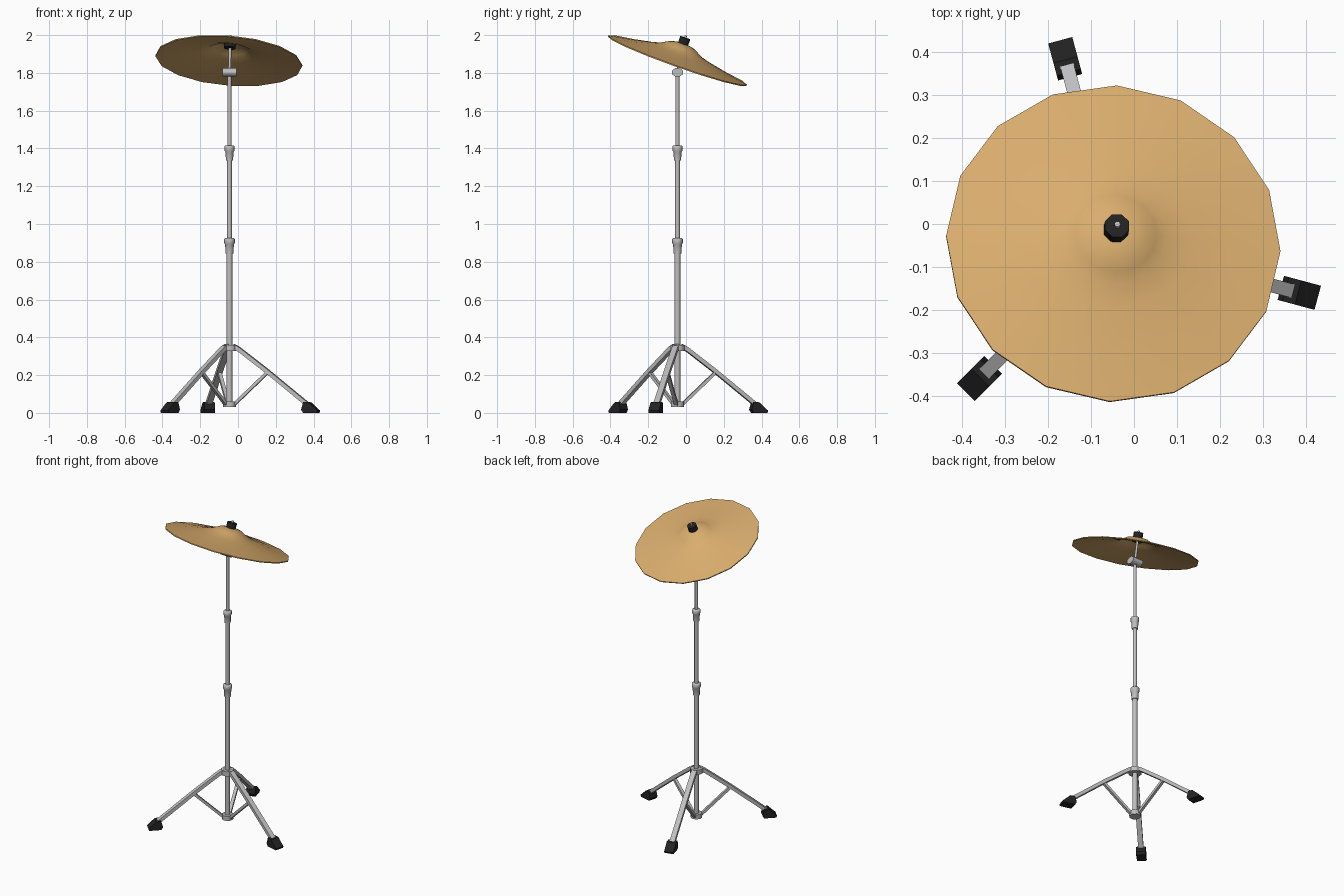
import bpy, bmesh, math
from mathutils import Vector, Matrix

if "Cube" in bpy.data.objects:
    bpy.data.objects.remove(bpy.data.objects["Cube"])

PX, PY = -0.045, -0.045            # pole axis


def mat(name, rgb):
    m = bpy.data.materials.new(name)
    m.diffuse_color = (*rgb, 1)
    m.use_nodes = True
    m.node_tree.nodes["Principled BSDF"].inputs["Base Color"].default_value = m.diffuse_color
    return m


STEEL = mat("steel grey", (0.52, 0.52, 0.53))
BLACK = mat("black rubber", (0.016, 0.016, 0.016))
BRONZE = mat("bronze", (0.70, 0.42, 0.155))


def finish(name, bm, material, smooth=None):
    bmesh.ops.remove_doubles(bm, verts=bm.verts, dist=1e-5)
    bmesh.ops.recalc_face_normals(bm, faces=bm.faces)
    me = bpy.data.meshes.new(name)
    bm.to_mesh(me)
    bm.free()
    me.materials.append(material)
    ob = bpy.data.objects.new(name, me)
    bpy.context.collection.objects.link(ob)
    if smooth:
        bpy.ops.object.select_all(action='DESELECT')
        ob.select_set(True)
        bpy.context.view_layer.objects.active = ob
        bpy.ops.object.shade_smooth_by_angle(angle=math.radians(smooth))
    return ob


def lathe(name, profile, material, origin, axis=(0, 0, 1), sides=8, smooth=None, phase=0):
    """Turn a closed (radius, height) profile around an axis."""
    bm = bmesh.new()
    rot = Vector((0, 0, 1)).rotation_difference(Vector(axis)).to_matrix()
    rings = []
    for r, h in profile:
        n = 1 if r == 0 else sides
        ring = []
        for i in range(n):
            a = phase + 2 * math.pi * i / sides
            p = Vector((r * math.cos(a), r * math.sin(a), h))
            ring.append(bm.verts.new(Vector(origin) + rot @ p))
        rings.append(ring)
    for a, b in zip(rings, rings[1:]):
        if len(a) == len(b) == 1:      # both on the axis: nothing to span
            continue
        for i in range(sides):
            j = (i + 1) % sides
            quad = [a[i % len(a)], a[j % len(a)], b[j % len(b)], b[i % len(b)]]
            bm.faces.new(list(dict.fromkeys(quad)))
    return finish(name, bm, material, smooth)


def cyl(name, z0, z1, r, material=STEEL, origin=(PX, PY, 0), axis=(0, 0, 1), sides=8, smooth=50):
    return lathe(name, [(0, z0), (r, z0), (r, z1), (0, z1)], material, origin, axis,
                 sides, smooth, math.pi / sides)


def extrude_rz(name, outline, width, angle, material):
    """Extrude an outline in the (outward, up) plane sideways, then aim it."""
    bm = bmesh.new()
    rot = Matrix.Translation((PX, PY, 0)) @ Matrix.Rotation(angle, 4, 'Z')
    sides = [[bm.verts.new(rot @ Vector((r, s * width / 2, z))) for r, z in outline]
             for s in (-1, 1)]
    bm.faces.new(sides[0])
    bm.faces.new(sides[1][::-1])
    n = len(outline)
    for i in range(n):
        j = (i + 1) % n
        bm.faces.new([sides[0][i], sides[0][j], sides[1][j], sides[1][i]])
    return finish(name, bm, material)


def bar_outline(path, t):
    return [(r, z + t / 2) for r, z in path] + [(r, z - t / 2) for r, z in reversed(path)]


# pole sections, thinner towards the top
cyl("lower_pole", 0.04, 0.90, 0.016)
cyl("middle_pole", 0.88, 1.40, 0.0135)
cyl("upper_pole", 1.36, 1.80, 0.0105)

# stepped clamp collars
for name, z, r in (("lower_clamp", 0.925, 0.028), ("upper_clamp", 1.415, 0.026)):
    lathe(name, [(0, z - 0.08), (r - 0.007, z - 0.08), (r - 0.005, z - 0.035), (r, z - 0.026),
                 (r, z - 0.004), (r - 0.004, z), (0, z)], STEEL, (PX, PY, 0), smooth=50)

# tripod hubs
cyl("leg_hub", 0.328, 0.36, 0.041)
cyl("strut_hub", 0.03, 0.06, 0.036)

# three legs with struts and rubber feet
for i, deg in enumerate((345, 105, 225), 1):
    a = math.radians(deg)
    extrude_rz(f"leg_{i}", bar_outline([(0.025, 0.35), (0.05, 0.338), (0.21, 0.218), (0.44, 0.035)],
                                       0.027), 0.032, a, STEEL)
    extrude_rz(f"strut_{i}", bar_outline([(0.025, 0.044), (0.21, 0.216)], 0.022), 0.02, a, STEEL)
    extrude_rz(f"foot_{i}", [(0.40, 0.018), (0.412, 0.058), (0.442, 0.056), (0.489, 0.012),
                             (0.485, 0), (0.41, 0)], 0.058, a, BLACK)

# tilter pivot across the pole top
tilter = cyl("tilter", -0.037, 0.037, 0.024, origin=(0, 0, 0), axis=(1, 0, 0))
tilter.scale = (1, 1.35, 1)
tilter.location = (PX, PY, 1.803)

# tilted rod holding the cymbal
n = Vector((0.083, 0.355, 1)).normalized()
pivot = Vector((PX, PY, 1.803))
nut = Vector((-0.041, -0.011, 1.966))
cyl("tilt_rod", 0, (nut - pivot).length, 0.008, origin=pivot, axis=nut - pivot)

# thin dished cymbal with a raised bell
top = [(0.39, 0), (0.28, 0.018), (0.175, 0.040), (0.12, 0.055), (0.095, 0.069),
       (0.07, 0.083), (0.035, 0.091), (0, 0.092)]
under = [(r, h - 0.006) for r, h in reversed(top)]
lathe("cymbal", top + under + top[:1], BRONZE, (-0.048, -0.045, 1.868), n, 16, 40,
      math.radians(-2))

# wing nut block, felt washer and rod tip
cyl("top_nut", -0.022, 0.021, 0.030, BLACK, nut, n)
cyl("felt_washer", -0.036, -0.014, 0.033, BLACK, nut, n)
cyl("rod_tip", 0.015, 0.033, 0.007, STEEL, nut, n)
